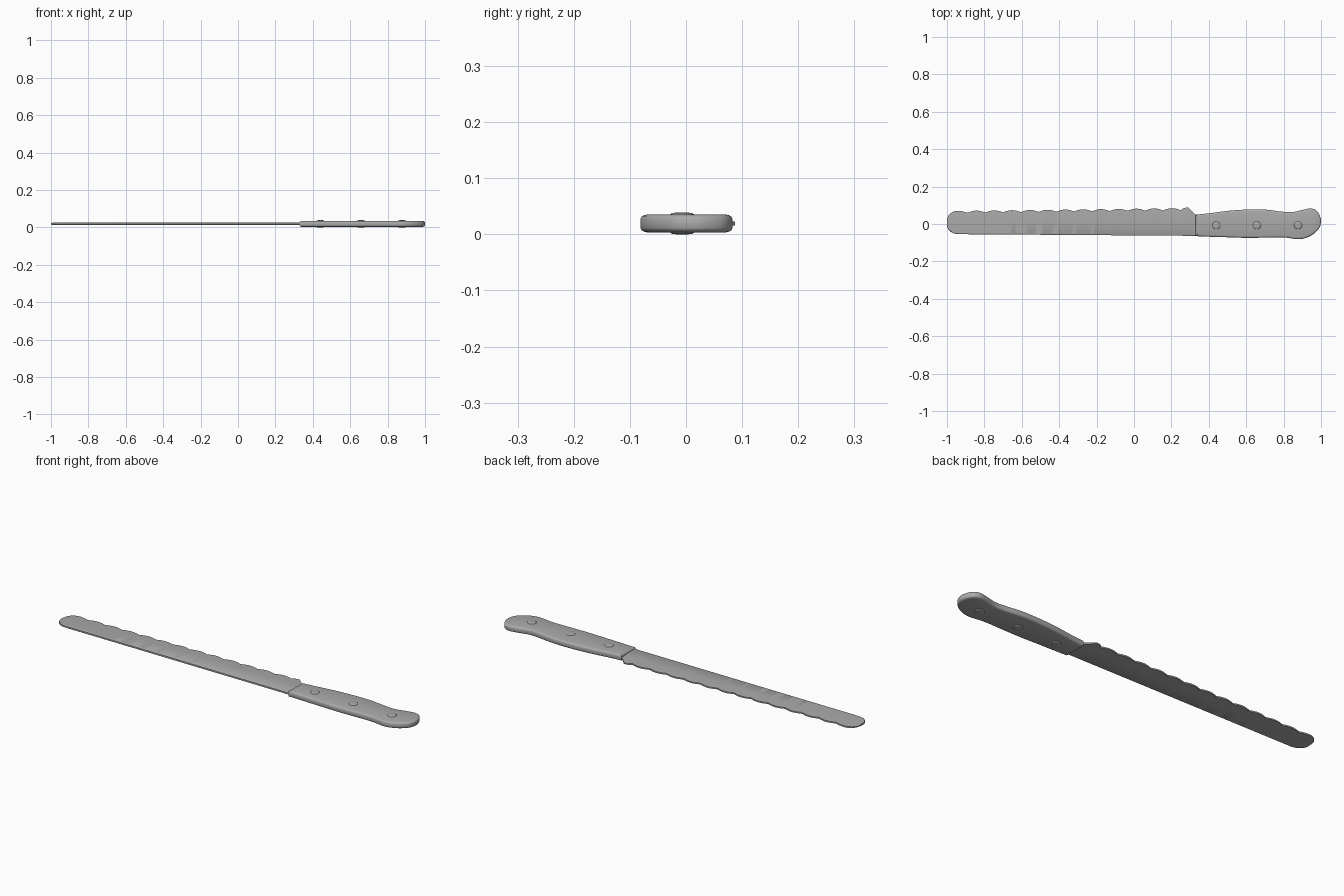
import bpy, bmesh, math
from mathutils import Vector

cube = bpy.data.objects.get("Cube")
if cube:
    bpy.data.objects.remove(cube, do_unlink=True)

MID = 0.0195  # height of the knife's middle plane

grey = bpy.data.materials.new("steel grey")
grey.use_nodes = True
grey.diffuse_color = (0.4, 0.4, 0.4, 1)
grey.node_tree.nodes["Principled BSDF"].inputs["Base Color"].default_value = (0.4, 0.4, 0.4, 1)


def loft(name, rings, angle):
    """Join closed rings of points with quads and cap both ends."""
    bm = bmesh.new()
    loops = [[bm.verts.new(p) for p in ring] for ring in rings]
    n = len(loops[0])
    for a, b in zip(loops, loops[1:]):
        for i in range(n):
            j = (i + 1) % n
            bm.faces.new((a[i], a[j], b[j], b[i]))
    bm.faces.new(loops[0])
    bm.faces.new(loops[-1])
    bmesh.ops.recalc_face_normals(bm, faces=bm.faces)
    mesh = bpy.data.meshes.new(name)
    bm.to_mesh(mesh)
    bm.free()
    mesh.materials.append(grey)
    obj = bpy.data.objects.new(name, mesh)
    bpy.context.collection.objects.link(obj)
    bpy.ops.object.select_all(action="DESELECT")
    obj.select_set(True)
    bpy.context.view_layer.objects.active = obj
    bpy.ops.object.shade_smooth_by_angle(angle=math.radians(angle))
    return obj


def spline(points, steps=6):
    """Catmull-Rom curve through the points."""
    p = [Vector(q) for q in points]
    p = [p[0]] + p + [p[-1]]
    out = []
    for a, b, c, d in zip(p, p[1:], p[2:], p[3:]):
        for k in range(steps):
            t = k / steps
            out.append(0.5 * (2 * b + (c - a) * t + (2 * a - 5 * b + 4 * c - d) * t * t
                              + (3 * b - a - 3 * c + d) * t ** 3))
    return out + [p[-1]]


def inset(outline, amount):
    """Move a clockwise outline inwards."""
    result = []
    for i, p in enumerate(outline):
        a = (p - outline[i - 1]).normalized()
        b = (outline[(i + 1) % len(outline)] - p).normalized()
        n = Vector((a.y + b.y, -a.x - b.x)).normalized()
        result.append(p + n * amount)
    return result


# Blade: thin cross-sections along x, scalloped on the +y edge
TIP, START, PITCH, COUNT = -1.0, -0.89, 0.095, 12
LAST = START + PITCH * COUNT


def edge_y(x):
    if x < START:
        return 0.071 - 0.011 * max(0, (x + 0.95) / 0.06) ** 2
    if x < LAST:
        base = 0.06 + 0.014 * (x - START) / (LAST - START)
        return base + 0.011 * abs(math.sin(math.pi * (x - START) / PITCH))
    if x < 0.29:
        return 0.074 + 0.013 * math.sin(math.pi / 2 * min(1, (x - LAST) / 0.025))
    return 0.087 - 0.039 * min(1, (x - 0.29) / 0.04)


def blade_section(x):
    s = min(1, (x - TIP) / 0.06)
    f = math.sqrt(max(0, 1 - (1 - s) ** 2))
    low = -0.005 - (0.049 + 0.007 * (x + 1)) * f
    high = 0.02 + (edge_y(x) - 0.02) * f
    thin = 0.6 + 0.4 * f
    half = [(0, 0.004), (0.04, 0.007), (0.6, 0.007), (1, 0.0035)]
    ring = half + [(v, -h) for v, h in reversed(half)]
    return [(x, low + (high - low) * v, MID + h * thin) for v, h in ring]


xs = [TIP + 0.06 * (1 - math.cos(math.pi / 2 * i / 10)) for i in range(11)]
xs += [-0.93, -0.92, -0.91, -0.90]
xs += [START + PITCH * i / 8 for i in range(COUNT * 8 + 1)]
xs += [LAST + 0.007, LAST + 0.015, LAST + 0.025, 0.29, 0.31, 0.33, 0.36]
loft("blade", [blade_section(x) for x in xs], 30)

# Handle: curved outline with rounded rims
outline = spline([
    (0.33, 0.05), (0.4, 0.057), (0.5, 0.07), (0.6, 0.077), (0.7, 0.077),
    (0.8, 0.065), (0.85, 0.064), (0.9, 0.075), (0.945, 0.083), (0.978, 0.07),
    (0.997, 0.035), (0.998, 0), (0.985, -0.03), (0.95, -0.06), (0.91, -0.077),
    (0.87, -0.081), (0.8, -0.072), (0.7, -0.073), (0.6, -0.074), (0.5, -0.071),
    (0.4, -0.068), (0.33, -0.065)])
rim = [(0.016, 0.012), (0.0145, 0.006), (0.012, 0.002), (0.008, 0)]
rim = [(-h, w) for h, w in rim] + [(h, w) for h, w in reversed(rim)]
loft("handle", [[(p.x, p.y, MID + h) for p in inset(outline, w)] for h, w in rim], 35)

# Rivets: shallow domes on both faces of the handle
for index, x in enumerate((0.44, 0.657, 0.877)):
    for side, label in ((1, "top"), (-1, "bottom")):
        rings = []
        for radius, height in ((0.021, 0.013), (0.021, 0.0165), (0.018, 0.0185),
                               (0.011, 0.0193), (0.004, 0.0195)):
            rings.append([(x + radius * math.cos(math.tau * k / 24),
                           -0.007 + radius * math.sin(math.tau * k / 24),
                           MID + side * height) for k in range(24)])
        loft(f"rivet_{label}_{index + 1}", rings, 60)
